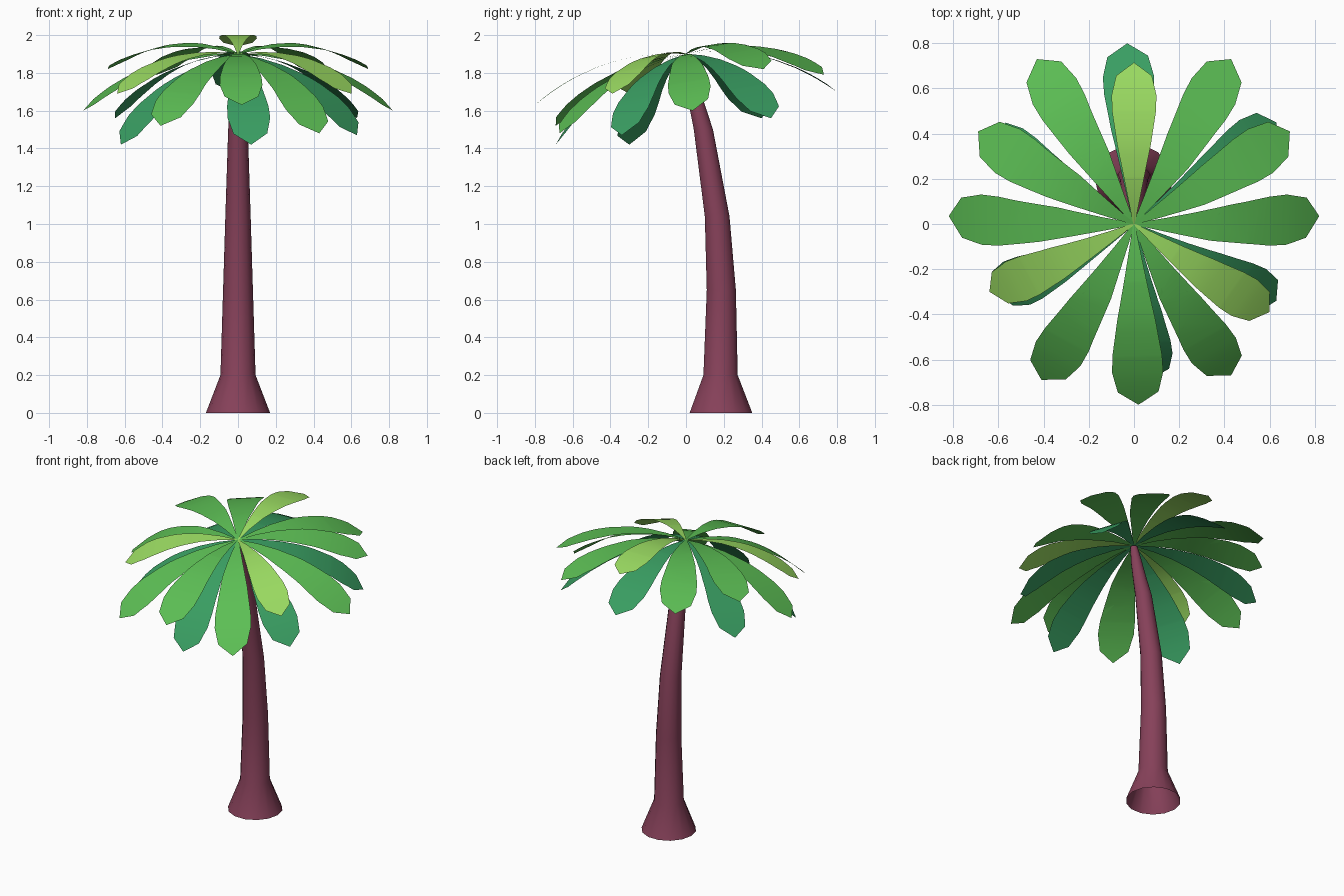
import bpy, bmesh, math
from mathutils import Vector

cube = bpy.data.objects.get("Cube")
if cube:
    bpy.data.objects.remove(cube, do_unlink=True)


def material(name, rgb):
    m = bpy.data.materials.new(name)
    m.use_nodes = True
    m.diffuse_color = (*rgb, 1)
    m.node_tree.nodes["Principled BSDF"].inputs["Base Color"].default_value = (*rgb, 1)
    return m


bark = material("plum_bark", (0.242, 0.053, 0.102))
mid_green = material("mid_green", (0.107, 0.515, 0.089))
light_green = material("light_green", (0.328, 0.716, 0.122))
dark_green = material("dark_green", (0.041, 0.342, 0.122))


def finish(bm, name, mat):
    mesh = bpy.data.meshes.new(name)
    bm.to_mesh(mesh)
    bm.free()
    mesh.materials.append(mat)
    obj = bpy.data.objects.new(name, mesh)
    bpy.context.collection.objects.link(obj)
    bpy.ops.object.select_all(action="DESELECT")
    obj.select_set(True)
    bpy.context.view_layer.objects.active = obj
    bpy.ops.object.shade_smooth_by_angle(angle=math.radians(35))
    return obj


# Trunk: rings of (height, y centre, radius), open underneath
def build_trunk(rings, sides=14):
    bm = bmesh.new()
    loops = []
    for z, y, r in rings:
        angles = [math.tau * i / sides for i in range(sides)]
        loops.append([bm.verts.new((r * math.cos(a), y + r * math.sin(a), z)) for a in angles])
    for low, high in zip(loops, loops[1:]):
        for i in range(sides):
            j = (i + 1) % sides
            bm.faces.new((low[i], low[j], high[j], high[i]))
    bm.faces.new(loops[-1])
    finish(bm, "trunk", bark)


build_trunk([(0, 0.185, 0.17), (0.2, 0.183, 0.093), (0.65, 0.187, 0.079),
             (1.04, 0.165, 0.067), (1.5, 0.092, 0.052), (1.65, 0.053, 0.042),
             (1.78, 0.022, 0.034), (1.89, 0, 0.022)])

# Frond edges as (fraction along, half width), from root to tip
PADDLE = [(0.7, 0.11), (0.8, 0.113), (0.92, 0.09)]
PLAIN = [(0, 0.004), (0.3, 0.052), (0.5, 0.085)] + PADDLE
OUTER_CUT = [(0, 0.004), (0.38, 0.075), (0.34, 0.042), (0.62, 0.1), (0.57, 0.035)] + PADDLE
INNER_CUT = [(0, 0.004), (0.28, 0.05), (0.25, 0.026), (0.48, 0.083), (0.41, 0.038)] + PADDLE

ROOT = Vector((0, 0, 1.9))
CROWN_UP = Vector((0, -0.17, 1))


def build_frond(name, tip, mat, right=PLAIN, left=PLAIN, width=1.0, arch=0.085):
    bm = bmesh.new()
    outline = [(s, -w) for s, w in right] + [(1, 0)] + [(s, w) for s, w in reversed(left)]
    bm.faces.new([bm.verts.new((s, w, 0)) for s, w in outline])
    bmesh.ops.triangulate(bm, faces=bm.faces[:])
    # Cross cuts let the blade bend
    for k in range(1, 7):
        bmesh.ops.bisect_plane(bm, geom=bm.verts[:] + bm.edges[:] + bm.faces[:],
                               plane_co=(k / 7, 0, 0), plane_no=(1, 0, 0))
    chord = Vector(tip) - ROOT
    side = chord.cross(CROWN_UP).normalized()
    lift = side.cross(chord).normalized()
    for v in bm.verts:
        s, w = v.co.x, v.co.y
        v.co = ROOT + chord * s - side * w * width + lift * (4 * arch * s * (1 - s))
    finish(bm, name, mat)


# Main ring of notched fronds
build_frond("front_frond", (0.02, -0.8, 1.63), mid_green)
build_frond("front_right_frond", (-0.41, -0.69, 1.52), mid_green, INNER_CUT, OUTER_CUT)
build_frond("front_left_frond", (0.43, -0.67, 1.48), mid_green, OUTER_CUT, INNER_CUT)
for label, sign in (("left", 1), ("right", -1)):
    for place, x, y, z in (("side", 0.82, 0.035, 1.6), ("back_side", 0.69, 0.41, 1.82),
                           ("back", 0.43, 0.73, 1.79)):
        build_frond(f"{place}_{label}_frond", (sign * x, y, z), mid_green, OUTER_CUT, INNER_CUT)

# Short upper fronds
for place, tip in (("back", (0, 0.715, 1.94)), ("front_left", (0.6, -0.39, 1.69)),
                   ("front_right", (-0.64, -0.3, 1.69))):
    build_frond(f"upper_{place}_frond", tip, light_green, width=0.88, arch=0.08)

# Drooping lower fronds
for place, tip in (("back", (-0.03, 0.8, 1.7)), ("back_left", (0.63, 0.45, 1.56)),
                   ("back_right", (-0.65, 0.4, 1.56)), ("front_left", (0.63, -0.34, 1.47)),
                   ("front_right", (-0.62, -0.3, 1.42)), ("front", (0.07, -0.69, 1.42))):
    build_frond(f"lower_{place}_frond", tip, dark_green)
